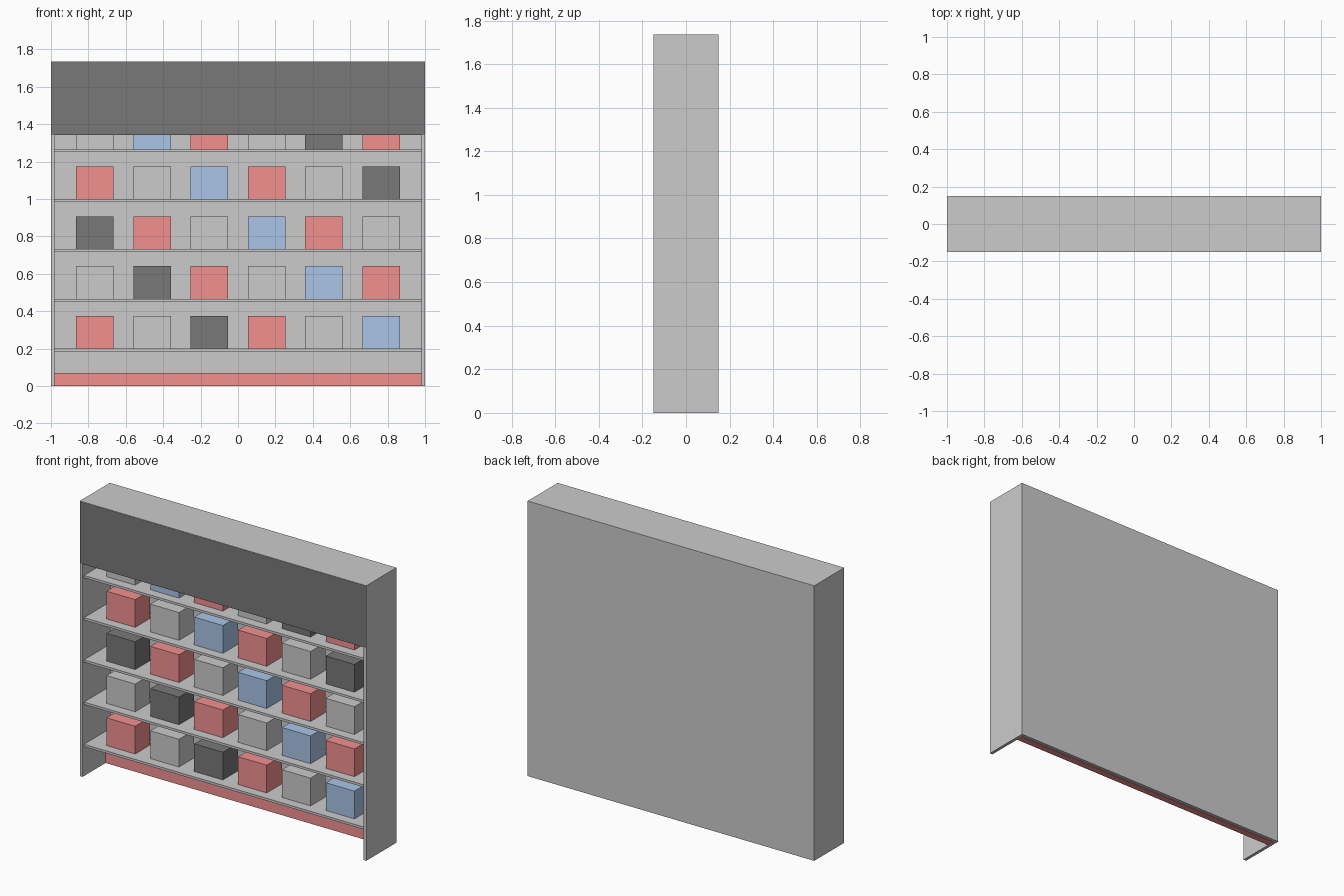
import bpy
import bmesh

if "Cube" in bpy.data.objects:
    bpy.data.objects.remove(bpy.data.objects["Cube"])


def material(name, rgb):
    m = bpy.data.materials.new(name)
    m.diffuse_color = (*rgb, 1.0)
    m.use_nodes = True
    m.node_tree.nodes["Principled BSDF"].inputs["Base Color"].default_value = m.diffuse_color
    return m


RED = material("red", (0.9, 0.28, 0.28))
BLUE = material("blue", (0.4, 0.56, 0.8))
BLACK = material("black", (0.19, 0.19, 0.19))
GREY = None


def box(name, x, y, z, mat=None):
    """Axis-aligned box from (min, max) ranges."""
    bm = bmesh.new()
    bmesh.ops.create_cube(bm, size=1.0)
    for v in bm.verts:
        v.co = [r[0] + (c + 0.5) * (r[1] - r[0]) for c, r in zip(v.co, (x, y, z))]
    mesh = bpy.data.meshes.new(name)
    bm.to_mesh(mesh)
    bm.free()
    ob = bpy.data.objects.new(name, mesh)
    bpy.context.collection.objects.link(ob)
    if mat:
        mesh.materials.append(mat)
    return ob


W, T, H = 1.0, 0.02, 1.735        # half width, panel thickness, height
FRONT, BACK = -0.149, 0.15

# Cabinet shell
box("left_side", (-W, -W + T), (FRONT, BACK), (0, H))
box("right_side", (W - T, W), (FRONT, BACK), (0, H))
box("back_panel", (-W + T, W - T), (BACK - T, BACK), (0, H))
box("top_panel", (-W + T, W - T), (FRONT, BACK - T), (H - T, H))

# Header board across the front, and the set-back plinth
box("header", (-0.998, 0.998), (-0.15, -0.13), (1.343, H - 0.003), BLACK)
box("plinth", (-W, W), (0.08, 0.125), (0, 0.07), RED)

# Shelves with packs, the colour sequence shifting by one on each shelf
SEQUENCE = [RED, GREY, BLACK, RED, GREY, BLUE]
for row in range(5):
    top = 0.2 + row * 0.2663
    box(f"shelf_{row + 1}", (-W + T, W - T), (-0.135, BACK - T), (top - 0.015, top))
    for col in range(6):
        cx = (col - 2.5) * 0.306
        box(f"pack_{row + 1}_{col + 1}", (cx - 0.1, cx + 0.1), (-0.075, 0.075),
            (top, top + 0.175), SEQUENCE[(row + col) % 6])
